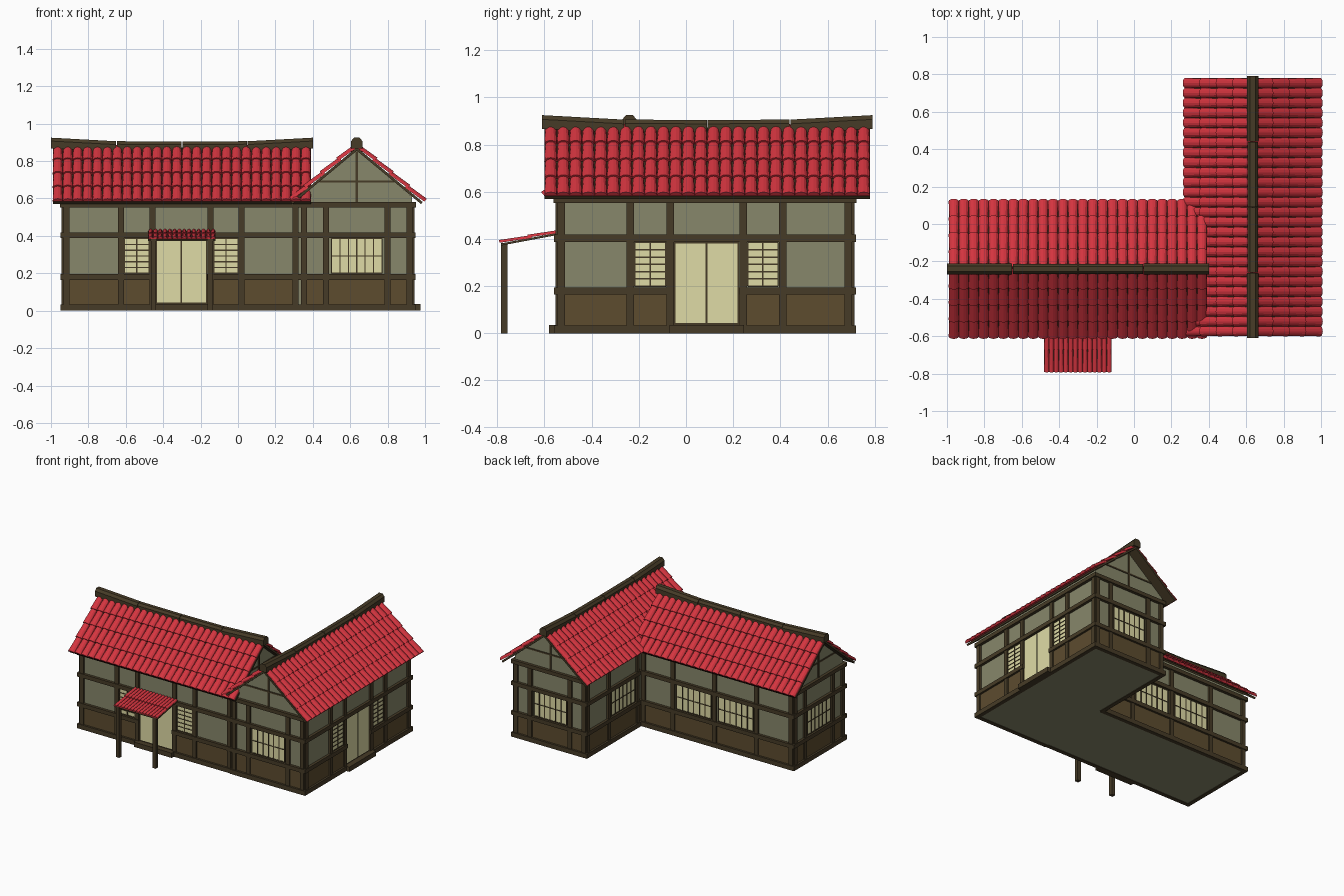
import bpy, bmesh, math
from mathutils import Matrix, Vector

if "Cube" in bpy.data.objects:
    bpy.data.objects.remove(bpy.data.objects["Cube"])

COLORS = {
    "plaster": (0.245, 0.245, 0.145), "timber": (0.062, 0.044, 0.02),
    "panel": (0.11, 0.072, 0.028), "glass": (0.74, 0.71, 0.38), "tile": (0.66, 0.035, 0.05),
}
mats = {}
for n, c in COLORS.items():
    mats[n] = bpy.data.materials.new(n)
    mats[n].diffuse_color = (*c, 1)
parts = {}


def part(name, mat):
    if name not in parts:
        parts[name] = (bmesh.new(), mat)
    return parts[name][0]


def frame(x, y, deg=0):
    return Matrix.Translation((x, y, 0)) @ Matrix.Rotation(math.radians(deg), 4, 'Z')


def box(bm, M, x0, x1, y0, y1, z0, z1):
    T = Matrix.Translation(((x0 + x1) / 2, (y0 + y1) / 2, (z0 + z1) / 2))
    S = Matrix.Diagonal((x1 - x0, y1 - y0, z1 - z0, 1))
    bmesh.ops.create_cube(bm, size=1, matrix=M @ T @ S)


def loft(bm, M, a, b, closed=True):
    """Solid between two matching loops of 3D points."""
    va = [bm.verts.new(M @ Vector(p)) for p in a]
    vb = [bm.verts.new(M @ Vector(p)) for p in b]
    n = len(a)
    for i in range(n if closed else n - 1):
        j = (i + 1) % n
        bm.faces.new((va[i], va[j], vb[j], vb[i]))
    bm.faces.new(va)
    bm.faces.new(vb[::-1])


# --- walls: local x runs along the wall, -y points outward
def window(name, M, u0, u1, cols, rows, z0=0.2, z1=0.385):
    box(part(name + "_panes", "glass"), M, u0, u1, -0.005, 0.01, z0, z1)
    bars = part(name + "_bars", "timber")
    for i in range(cols + 1):
        u = u0 + (u1 - u0) * i / cols
        box(bars, M, u - 0.003, u + 0.003, -0.009, 0, z0, z1)
    for i in range(rows + 1):
        z = z0 + (z1 - z0) * i / rows
        box(bars, M, u0, u1, -0.008, 0, z - 0.003, z + 0.003)


def wall(name, M, L, posts, windows=(), door=None, ends=(0.02, 0.02)):
    beams = part(name + "_beams", "timber")
    a, b = -ends[0], L + ends[1]
    for u in posts:
        box(part(name + "_posts", "timber"), M, u - 0.016, u + 0.016, -0.014, 0.01, 0.005, 0.57)
    spans = [(a, door[0]), (door[1], b)] if door else [(a, b)]
    for s, e in spans:
        box(beams, M, s, e, -0.02, 0.01, 0, 0.034)
        box(beams, M, s, e, -0.02, 0.01, 0.165, 0.195)
        box(part(name + "_lower_panels", "panel"), M, max(s, 0), min(e, L), -0.005, 0.01, 0.03, 0.17)
    box(beams, M, a, b, -0.02, 0.01, 0.388, 0.418)
    box(beams, M, a, b, -0.022, 0.01, 0.552, 0.58)
    for w in windows:
        window(name + "_window", M, *w)
    if door:
        d0, d1 = door
        mid = (d0 + d1) / 2
        box(part(name + "_doorstep", "timber"), M, d0 - 0.02, d1 + 0.02, -0.045, 0.01, 0, 0.036)
        for s, e in ((d0 + 0.006, mid - 0.004), (mid + 0.004, d1 - 0.006)):
            box(part(name + "_sliding_doors", "glass"), M, s, e, -0.006, 0.01, 0.044, 0.38)
        box(part(name + "_door_frame", "timber"), M, d0, d1, -0.003, 0.01, 0.034, 0.39)


def long_wall(name, M, L, ends):
    wall(name, M, L, [0.012, 0.304, 0.473, 0.782, 0.95, L - 0.012],
         [(0.322, 0.455, 2, 6), (0.802, 0.93, 2, 6)], (0.49, 0.765), ends)


def gable_trim(name, M, L):
    bm = part(name + "_gable_trim", "timber")
    box(bm, M, L / 2 - 0.006, L / 2 + 0.006, -0.006, 0.01, 0.58, 0.85)
    box(bm, M, L / 2 - 0.2, L / 2 + 0.2, -0.005, 0.01, 0.686, 0.697)


def end_wall(name, M, ends=(0.02, 0.02)):
    L = 0.59
    wall(name, M, L, [0.012, 0.13, 0.46, L - 0.012], [(0.16, 0.43, 6, 2)], ends=ends)
    gable_trim(name, M, L)


# --- overlapping barrel tiles on a slope frame: x along eave, y uphill, z normal
def tiles(bm, M, length, slope, cols, rows, h, seg=6):
    w, step = length / cols, slope / rows
    for c in range(cols):
        xc = (c + 0.5) * w
        for r in range(rows):
            y0 = r * step - 0.005
            y1 = min(y0 + step * 1.12, slope)
            rings = []
            for y, k, lift in ((y0, 0.52, 0.35 * h), (y1, 0.43, 0.0)):
                rings.append([(xc - w * k * math.cos(math.pi * i / seg), y,
                               lift + h * 0.85 * math.sin(math.pi * i / seg)) for i in range(seg + 1)])
            loft(bm, M, rings[0], rings[1])


EAVE, APEX, HALF = 0.58, 0.872, 0.352


def slope_frame(M, x, y, z, ang):
    return M @ Matrix.Translation((x, y, z)) @ Matrix.Rotation(ang, 4, 'X')


def wing(name, M, b0, b1, hw=0.295):
    """Pentagon body, two tiled slopes and a sagging ridge; local x is the ridge."""
    prof = [(-hw, 0.003), (hw, 0.003), (hw, 0.61), (0, 0.856), (-hw, 0.61)]
    loft(part(name + "_body", "plaster"), M, [(b0, *p) for p in prof], [(b1, *p) for p in prof])
    rise = APEX - EAVE
    ang, slope = math.atan2(rise, HALF), math.hypot(rise, HALF)
    for turn in (0, 180):
        S = slope_frame(M @ Matrix.Rotation(math.radians(turn), 4, 'Z'), -0.69, -HALF, EAVE, ang)
        box(part(name + "_roof_deck", "timber"), S, 0, 1.38, 0, slope, -0.013, 0.001)
        tiles(part(name + "_roof_tiles", "tile"), S, 1.38, slope, 26, 4, 0.024)
    hexa = [(-.03, -.03), (-.03, .01), (-.015, .028), (.015, .028), (.03, .01), (.03, -.03)]
    for t0, t1, z0, z1, k in ((-.7, -.352, .897, .878, 1), (-.348, -.002, .881, .879, .9),
                              (.002, .348, .879, .881, .9), (.352, .7, .878, .897, 1)):
        loft(part(name + "_ridge", "timber"), M, [(t0, y * k, z0 + z * k) for y, z in hexa],
             [(t1, y * k, z1 + z * k) for y, z in hexa])


# left wing (ridge along x) and right wing (ridge along y)
wing("left_wing", frame(-0.3, -0.24), -0.63, 0.64)
wing("right_wing", frame(0.635, 0.09, 90), -0.63, 0.61)

long_wall("front_wall", frame(-0.93, -0.535), 1.25, (0.02, 0))
long_wall("right_wall", frame(0.93, -0.54, 90), 1.24, (0.02, 0.02))
end_wall("right_wing_front", frame(0.34, -0.54))
end_wall("right_wing_back", frame(0.93, 0.70, 180))
end_wall("left_wing_end", frame(-0.93, 0.055, 270))
gable_trim("inner", frame(0.34, -0.535, 90), 0.59)
wall("courtyard_side_wall", frame(0.34, 0.70, 270), 0.645, [0.012, 0.26, 0.6],
     [(0.29, 0.57, 6, 2)], ends=(0.02, 0))
wall("back_wall", frame(0.34, 0.055, 180), 1.27, [0.03, 0.275, 0.622, 0.97, 1.258],
     [(0.305, 0.59, 6, 2), (0.655, 0.94, 6, 2)], ends=(0, 0.02))

# porch awning on two posts
ang, slope = math.atan2(0.045, 0.24), math.hypot(0.045, 0.24)
S = slope_frame(Matrix(), -0.48, -0.785, 0.38, ang)
box(part("porch_deck", "timber"), S, 0, 0.36, 0, slope, -0.008, 0.001)
tiles(part("porch_tiles", "tile"), S, 0.36, slope, 14, 2, 0.014)
for x in (-0.452, -0.148):
    box(part("porch_posts", "timber"), Matrix(), x - 0.014, x + 0.014, -0.785, -0.757, 0, 0.382)

# turn every part into an object
for name, (bm, mat) in parts.items():
    bmesh.ops.recalc_face_normals(bm, faces=bm.faces)
    me = bpy.data.meshes.new(name)
    bm.to_mesh(me)
    bm.free()
    me.materials.append(mats[mat])
    bpy.context.collection.objects.link(bpy.data.objects.new(name, me))

for m in bpy.data.materials:
    if m.users and not m.is_grease_pencil:
        m.use_nodes = True
        m.node_tree.nodes["Principled BSDF"].inputs["Base Color"].default_value = m.diffuse_color
